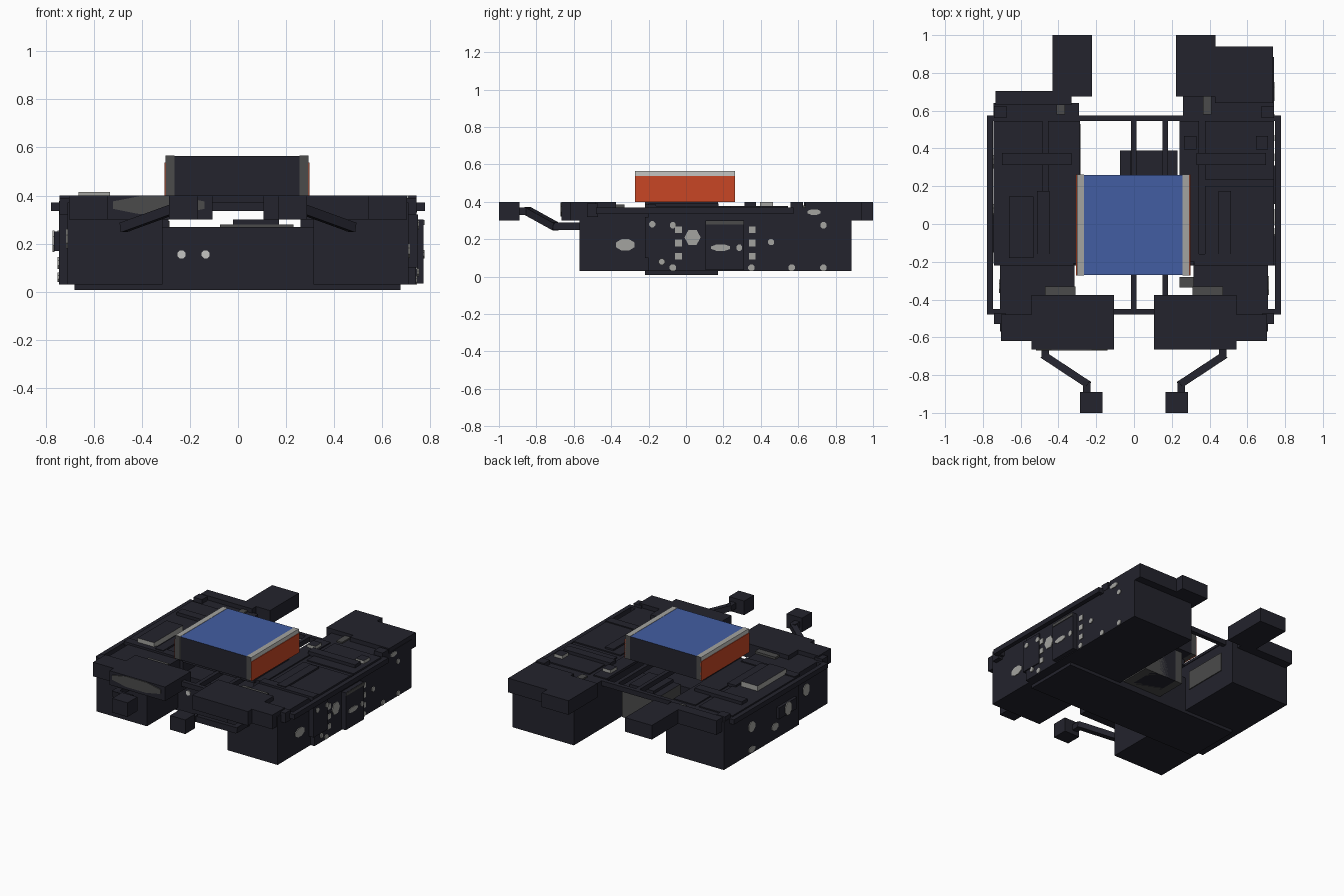
import bpy
import bmesh
import math
from mathutils import Vector

cube = bpy.data.objects.get("Cube")
if cube:
    bpy.data.objects.remove(cube, do_unlink=True)


def material(name, colour):
    mat = bpy.data.materials.new(name)
    mat.use_nodes = True
    mat.diffuse_color = (*colour, 1)
    mat.node_tree.nodes["Principled BSDF"].inputs["Base Color"].default_value = (*colour, 1)
    return mat


DARK = material("charcoal", (0.017, 0.017, 0.026))
GREY = material("mid grey", (0.37, 0.37, 0.35))
STEEL = material("dark grey", (0.07, 0.07, 0.07))
PALE = material("pale grey", (0.56, 0.56, 0.54))
BLUE = material("blue", (0.055, 0.11, 0.36))
ORANGE = material("orange", (0.58, 0.062, 0.018))


def finish(name, bm, mats):
    mesh = bpy.data.meshes.new(name)
    bm.normal_update()
    bm.to_mesh(mesh)
    bm.free()
    for mat in mats:
        mesh.materials.append(mat)
    obj = bpy.data.objects.new(name, mesh)
    bpy.context.collection.objects.link(obj)
    return obj


def box(name, x, y, z, main=DARK, top=None, side=None):
    """Box from spans; top colours the upper face, side the x-facing ones."""
    bm = bmesh.new()
    bmesh.ops.create_cube(bm, size=1)
    for v in bm.verts:
        v.co = [span[0] if c < 0 else span[1] for c, span in zip(v.co, (x, y, z))]
    bm.normal_update()
    for f in bm.faces:
        if f.normal.z > 0.5:
            f.material_index = 1
        elif abs(f.normal.x) > 0.5:
            f.material_index = 2
    return finish(name, bm, (main, top or main, side or main))


def pair(name, x, y, z, *colours):
    box("left_" + name, x, y, z, *colours)
    box("right_" + name, (-x[1], -x[0]), y, z, *colours)


def bar(name, a, b, width):
    """Square bar between two points."""
    a, b = Vector(a), Vector(b)
    bm = bmesh.new()
    bmesh.ops.create_cube(bm, size=1)
    turn = (b - a).to_track_quat("Z", "Y")
    for v in bm.verts:
        p = Vector((v.co.x * width, v.co.y * width, v.co.z * ((b - a).length + width / 2)))
        v.co = turn @ p + (a + b) / 2
    return finish(name, bm, (DARK,))


def patch(name, axis, at, u, z, w, h, sides=8, mat=GREY):
    """Thin flat polygon plate on a face looking along axis x or y."""
    bm = bmesh.new()
    bmesh.ops.create_cone(bm, cap_ends=True, segments=sides, radius1=1, radius2=1, depth=0.008)
    turn = math.pi / sides
    grow = 1 / math.cos(turn)
    for v in bm.verts:
        ang = math.atan2(v.co.y, v.co.x) + turn
        du, dz = math.cos(ang) * w / 2 * grow, math.sin(ang) * h / 2 * grow
        v.co = (at + v.co.z, u + du, z + dz) if axis == "x" else (u + du, at + v.co.z, z + dz)
    bmesh.ops.recalc_face_normals(bm, faces=bm.faces)
    return finish(name, bm, (mat,))


# Hulls and the centre structure that ties them together
box("left_hull", (0.26, 0.74), (-0.2, 0.885), (0.03, 0.37))
box("right_hull", (-0.745, -0.29), (-0.2, 0.64), (0.03, 0.37))
pair("front_hull", (0.315, 0.71), (-0.57, -0.2), (0.03, 0.37))
box("belly_plate", (-0.68, 0.675), (-0.22, 0.17), (0.008, 0.032))
box("crossbeam", (-0.32, 0.32), (-0.22, 0.17), (0.03, 0.27))
box("rear_centre_box", (-0.075, 0.23), (0.17, 0.39), (0.05, 0.28), STEEL, DARK)
box("rear_centre_cover", (-0.02, 0.17), (0.17, 0.39), (0.05, 0.3))
for x in (-0.235, -0.135):
    patch("crossbeam_bolt", "y", -0.222, x, 0.155, 0.033, 0.033, 8, PALE)

# Rail frame
pair("outer_rail", (0.747, 0.778), (-0.48, 0.575), (0.335, 0.37))
for y in (-0.465, 0.56):
    box("cross_rail", (-0.775, 0.775), (y - 0.015, y + 0.015), (0.335, 0.37))
for x in (-0.002, 0.165):
    box("centre_rail", (x - 0.014, x + 0.014), (-0.48, 0.57), (0.335, 0.37))

# Front pods with their brackets and feeler arms
pair("front_pod", (0.107, 0.543), (-0.665, -0.375), (0.3, 0.4))
pair("front_bumper", (0.54, 0.703), (-0.62, -0.48), (0.3, 0.4))
pair("front_corner_block", (0.68, 0.742), (-0.53, -0.47), (0.32, 0.39))
pair("pod_bracket", (0.31, 0.47), (-0.375, -0.33), (0.3, 0.385), STEEL)
box("left_pod_link", (0.24, 0.39), (-0.335, -0.28), (0.3, 0.36), STEEL)
patch("pod_window", "y", -0.667, -0.33, 0.36, 0.38, 0.075, 8, STEEL)
for side, s in (("left", 1), ("right", -1)):
    path = [(s * 0.47, -0.57, 0.27), (s * 0.47, -0.7, 0.27),
            (s * 0.25, -0.845, 0.35), (s * 0.25, -0.9, 0.35)]
    for a, b in zip(path, path[1:]):
        bar(side + "_feeler_arm", a, b, 0.04)
pair("feeler_head", (0.167, 0.287), (-1, -0.89), (0.3, 0.4))

# Rear pods and bumpers
pair("rear_pod", (0.222, 0.432), (0.675, 1), (0.3, 0.4))
pair("rear_link", (0.365, 0.41), (0.58, 0.68), (0.33, 0.38), STEEL)
box("left_rear_bumper", (0.43, 0.737), (0.64, 0.94), (0.3, 0.4))
box("right_rear_bumper", (-0.732, -0.33), (0.63, 0.705), (0.3, 0.4))
pair("rear_corner_block", (0.675, 0.742), (0.56, 0.625), (0.35, 0.4))

# Deck plates and ribs
box("right_deck_outer", (-0.745, -0.485), (-0.21, 0.545), (0.36, 0.378))
box("right_deck_inner", (-0.455, -0.285), (-0.21, 0.545), (0.36, 0.378))
box("left_deck_inner", (0.24, 0.345), (-0.2, 0.545), (0.36, 0.378))
for y in ((-0.16, 0.2), (0.235, 0.545)):
    box("left_deck_panel", (0.375, 0.742), y, (0.36, 0.378))
pair("deck_rib", (0.33, 0.7), (0.312, 0.375), (0.37, 0.4))
pair("long_rib", (0.447, 0.513), (-0.2, 0.175), (0.37, 0.39))
pair("front_rib", (0.32, 0.742), (-0.22, -0.16), (0.36, 0.385))
box("deck_hatch", (-0.663, -0.532), (-0.18, 0.145), (0.37, 0.415), GREY, DARK)
box("deck_sensor", (0.645, 0.71), (0.395, 0.465), (0.37, 0.4), GREY, DARK)
box("inner_sensor", (0.265, 0.33), (0.395, 0.465), (0.37, 0.4), GREY, DARK)

# Central raised module
box("module_base", (-0.28, 0.28), (-0.22, 0.17), (0.36, 0.405))
box("module_body", (-0.265, 0.257), (-0.27, 0.26), (0.4, 0.564), DARK, BLUE)
for x in ((-0.302, -0.264), (0.256, 0.294)):
    box("module_end_frame", x, (-0.272, 0.262), (0.4, 0.566), STEEL, GREY, PALE)
for x in (-0.302, 0.294):
    box("module_end_panel", (x - 0.004, x + 0.004), (-0.272, 0.262), (0.4, 0.537), ORANGE)

# Side panels
box("left_side_panel", (0.7, 0.748), (-0.22, -0.06), (0.1, 0.32))
box("left_side_cabinet", (0.7, 0.772), (0.105, 0.31), (0.035, 0.3))
patch("cabinet_strip", "x", 0.772, 0.208, 0.288, 0.2, 0.02, 4, STEEL)
box("right_side_panel", (-0.766, -0.7), (-0.15, 0.05), (0.17, 0.25))
patch("inner_window", "x", -0.288, 0.37, 0.23, 0.32, 0.13, 4, STEEL)

# Left side fittings: ports, bolts and vents
for z in (0.11, 0.18, 0.25):
    for y in (-0.04, 0.355):
        patch("side_port", "x", 0.741, y, z, 0.035, 0.035, 4)
for y in (-0.07, 0.35, 0.565, 0.735):
    patch("lower_bolt", "x", 0.741, y, 0.048, 0.035, 0.035)
for y, z in ((-0.18, 0.28), (-0.13, 0.08), (-0.07, 0.275), (0.455, 0.185), (0.735, 0.275)):
    patch("side_bolt", "x", 0.748 if y < -0.06 else 0.741, y, z, 0.033, 0.033)
patch("side_hub", "x", 0.741, 0.035, 0.21, 0.075, 0.08, 6)
patch("side_vent", "x", 0.772, 0.185, 0.155, 0.1, 0.035)
patch("side_vent_end", "x", 0.772, 0.285, 0.155, 0.03, 0.035)
patch("side_marker", "x", 0.741, 0.685, 0.345, 0.07, 0.03)
patch("front_side_vent", "x", 0.711, -0.325, 0.17, 0.1, 0.06)

# Right side fittings
for y, z, h in ((0.33, 0.22, 0.07), (-0.05, 0.21, 0.09), (0.07, 0.12, 0.05), (0.33, 0.06, 0.04)):
    patch("right_side_vent", "x", -0.768 if h > 0.08 else -0.746, y, z, 0.07, h)
patch("right_front_vent", "x", -0.711, -0.33, 0.22, 0.07, 0.08)
